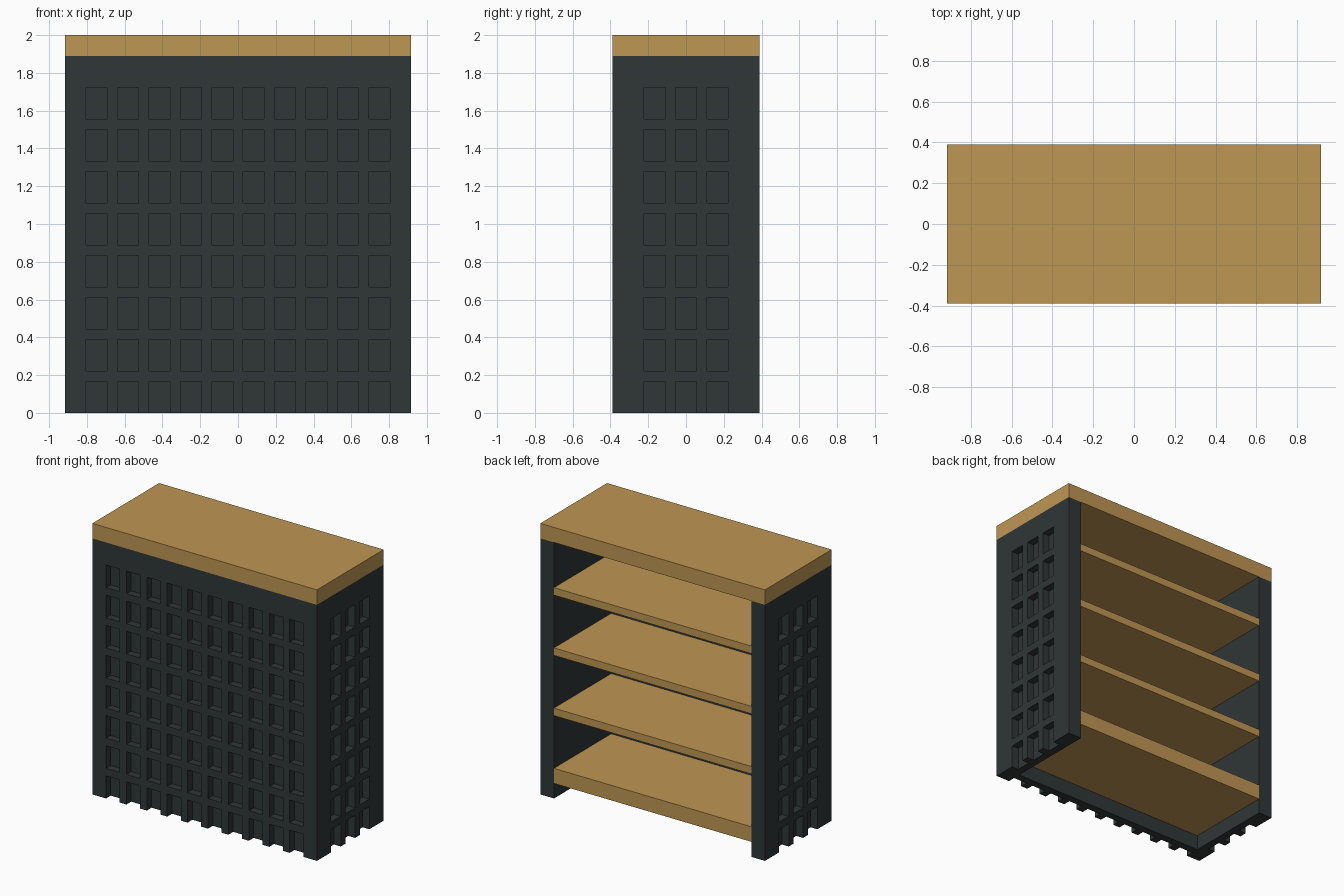
import bpy
import bmesh
from mathutils import Matrix, Vector

if "Cube" in bpy.data.objects:
    bpy.data.objects.remove(bpy.data.objects["Cube"], do_unlink=True)

U = 1 / 18                      # layout module
W, D, H = 33, 14, 36            # overall size in modules
WALL, TOP = 2, 2
BODY_H = H - TOP


def material(name, rgb):
    m = bpy.data.materials.new(name)
    m.use_nodes = True
    m.diffuse_color = (*rgb, 1)
    bsdf = m.node_tree.nodes["Principled BSDF"]
    bsdf.inputs["Base Color"].default_value = (*rgb, 1)
    bsdf.inputs["Roughness"].default_value = 0.8
    return m


wood = material("warm wood", (0.52, 0.308, 0.088))
slate = material("dark slate", (0.028, 0.038, 0.037))


def add_box(bm, lo, hi):
    lo, hi = Vector(lo) * U, Vector(hi) * U
    mat = Matrix.Translation((lo + hi) / 2) @ Matrix.Diagonal((*(hi - lo), 1))
    bmesh.ops.create_cube(bm, size=1, matrix=mat)


def finish(name, bm, mat):
    me = bpy.data.meshes.new(name)
    bm.to_mesh(me)
    bm.free()
    me.materials.append(mat)
    ob = bpy.data.objects.new(name, me)
    bpy.context.collection.objects.link(ob)
    return ob


def box(name, lo, hi, mat):
    bm = bmesh.new()
    add_box(bm, lo, hi)
    return finish(name, bm, mat)


# Three-sided cabinet shell, open at the back
x, y = W / 2, D / 2
xi, yi = x - WALL, -y + WALL
outline = [(-x, -y), (x, -y), (x, y), (xi, y), (xi, yi), (-xi, yi), (-xi, y), (-x, y)]
bm = bmesh.new()
base = bm.faces.new([bm.verts.new((px * U, py * U, 0)) for px, py in outline])
ext = bmesh.ops.extrude_face_region(bm, geom=[base])
bmesh.ops.translate(bm, vec=(0, 0, BODY_H * U),
                    verts=[v for v in ext["geom"] if isinstance(v, bmesh.types.BMVert)])
bmesh.ops.recalc_face_normals(bm, faces=bm.faces)
shell = finish("cabinet_shell", bm, slate)

# Rows of square-edged recesses on the front and both sides
bm = bmesh.new()
for row in range(8):
    z0, z1 = row * 4, row * 4 + 3
    if row == 0:
        z0 = -1                 # lowest row is open at the floor
    for col in range(10):
        a = -14.5 + col * 3
        add_box(bm, (a, -y - 1, z0), (a + 2, -y + 1, z1))
    for col in range(3):
        a = -4 + col * 3
        for side in (-x, x):
            add_box(bm, (side - 1, a, z0), (side + 1, a + 2, z1))
cutter = finish("recess_cutter", bm, slate)
cutter.hide_render = True

mod = shell.modifiers.new("recesses", "BOOLEAN")
mod.operation = "DIFFERENCE"
mod.solver = "EXACT"
mod.object = cutter
bpy.context.view_layer.objects.active = shell
shell.select_set(True)
bpy.ops.object.modifier_apply(modifier=mod.name)
bpy.data.objects.remove(cutter, do_unlink=True)

# Countertop
box("countertop", (-x, -y, BODY_H), (x, y, H), wood)

# Thick bottom shelf and three thinner ones above
for i, top in enumerate((4, 12, 20, 28)):
    thick = 2 if i == 0 else 1
    box(f"shelf_{i + 1}", (-xi, yi, top - thick), (xi, y, top), wood)
